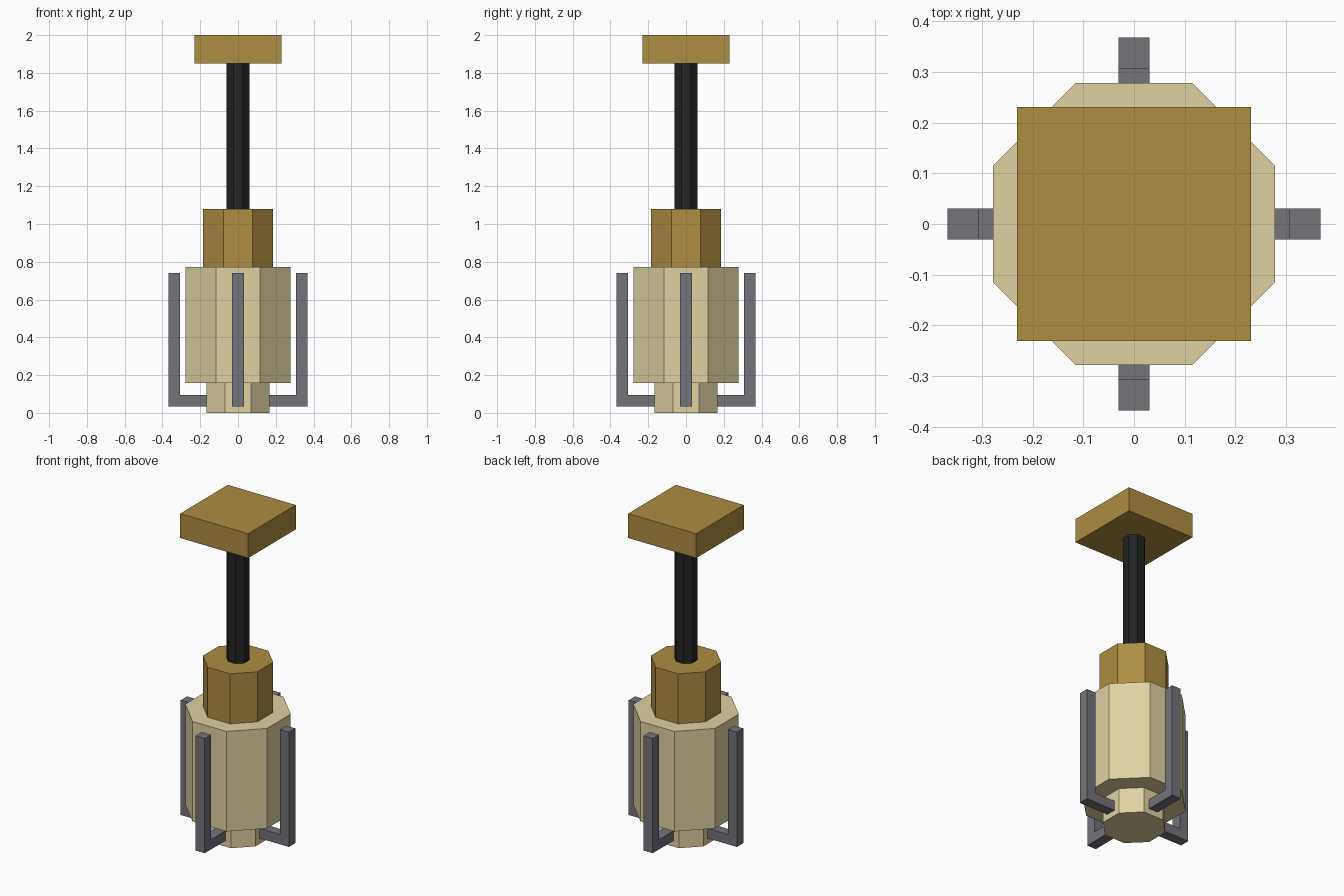
import bpy, bmesh, math
from mathutils import Matrix

if "Cube" in bpy.data.objects:
    bpy.data.objects.remove(bpy.data.objects["Cube"])


def material(name, rgb):
    m = bpy.data.materials.new(name)
    lin = [((c / 255 + 0.055) / 1.055) ** 2.4 if c > 10 else c / 255 / 12.92 for c in rgb]
    m.diffuse_color = (*lin, 1)
    m.use_nodes = True
    m.node_tree.nodes["Principled BSDF"].inputs["Base Color"].default_value = m.diffuse_color
    return m


gold = material("dark_gold", (173, 141, 65))
cream = material("cream", (222, 210, 161))
steel = material("grey_steel", (115, 115, 122))
black = material("black", (34, 35, 35))


def finish(name, bm, mat):
    bmesh.ops.recalc_face_normals(bm, faces=bm.faces)
    mesh = bpy.data.meshes.new(name)
    bm.to_mesh(mesh)
    bm.free()
    mesh.materials.append(mat)
    obj = bpy.data.objects.new(name, mesh)
    bpy.context.collection.objects.link(obj)
    return obj


def prism(name, sides, half_width, z0, z1, mat):
    """Upright prism with flat sides facing the axes."""
    bm = bmesh.new()
    r = half_width / math.cos(math.pi / sides)
    ring = [bm.verts.new((r * math.cos(a), r * math.sin(a), z0))
            for a in (2 * math.pi * (i + 0.5) / sides for i in range(sides))]
    extrude(bm, ring, (0, 0, z1 - z0))
    return finish(name, bm, mat)


def extrude(bm, ring, offset):
    face = bm.faces.new(ring)
    geom = bmesh.ops.extrude_face_region(bm, geom=[face], use_keep_orig=True)["geom"]
    bmesh.ops.translate(bm, vec=offset, verts=[v for v in geom if isinstance(v, bmesh.types.BMVert)])


# Stacked body, rod and square cap
prism("base", 8, 0.168, 0.0, 0.157, cream)
prism("body", 8, 0.278, 0.157, 0.772, cream)
prism("collar", 8, 0.185, 0.772, 1.08, gold)
prism("rod", 8, 0.06, 1.08, 1.85, black)
prism("cap", 4, 0.231, 1.85, 2.0, gold)

# Four L-shaped prongs around the base
L_PROFILE = [(0.155, 0.035), (0.368, 0.035), (0.368, 0.74),
             (0.307, 0.74), (0.307, 0.095), (0.155, 0.095)]
for i, side in enumerate(("right", "back", "left", "front")):
    bm = bmesh.new()
    extrude(bm, [bm.verts.new((x, -0.031, z)) for x, z in L_PROFILE], (0, 0.062, 0))
    bm.transform(Matrix.Rotation(i * math.pi / 2, 4, 'Z'))
    finish("prong_" + side, bm, steel)
